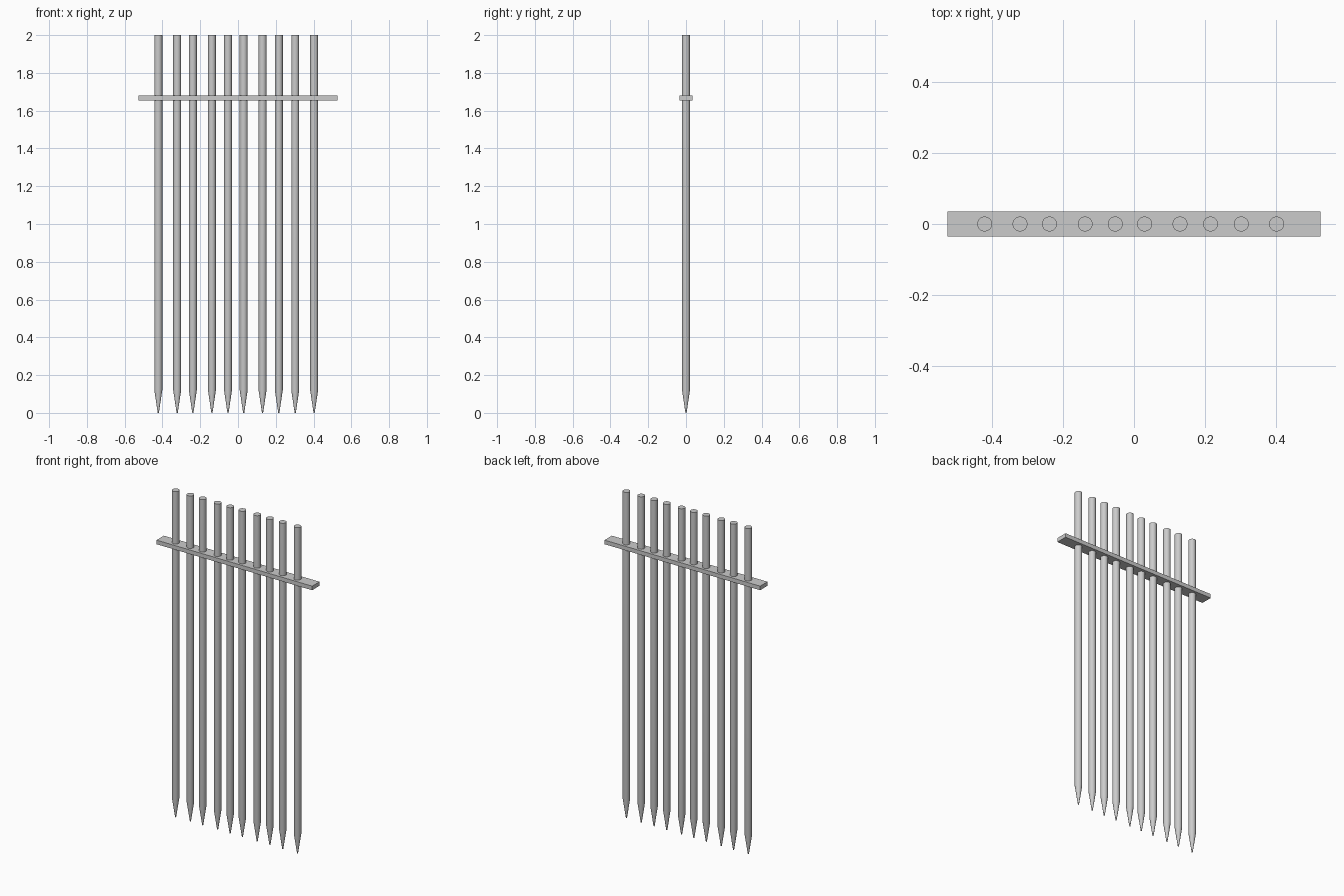
import bpy, bmesh
from math import radians, cos, sin, tau

if "Cube" in bpy.data.objects:
    bpy.data.objects.remove(bpy.data.objects["Cube"])

STAKE_X = [-0.422, -0.322, -0.239, -0.138, -0.053, 0.03, 0.13, 0.216, 0.303, 0.403]
SIDES = 32


def add_object(name, bm, x=0, z=0):
    mesh = bpy.data.meshes.new(name)
    bm.normal_update()
    bm.to_mesh(mesh)
    bm.free()
    obj = bpy.data.objects.new(name, mesh)
    obj.location = (x, 0, z)
    bpy.context.collection.objects.link(obj)
    return obj


def stake(name, x):
    # Round post: blunt tip, tapered point, straight shaft
    profile = [(0.003, 0), (0.021, 0.12), (0.021, 2.0)]
    bm = bmesh.new()
    rings = [[bm.verts.new((r * cos(tau * i / SIDES), r * sin(tau * i / SIDES), z))
              for i in range(SIDES)] for r, z in profile]
    for low, high in zip(rings, rings[1:]):
        for i in range(SIDES):
            j = (i + 1) % SIDES
            bm.faces.new((low[i], low[j], high[j], high[i]))
    bm.faces.new(rings[0][::-1])
    bm.faces.new(rings[-1])
    obj = add_object(name, bm, x)
    bpy.ops.object.select_all(action='DESELECT')
    obj.select_set(True)
    bpy.context.view_layer.objects.active = obj
    bpy.ops.object.shade_smooth_by_angle(angle=radians(30))
    # Keep a crisp break where the point meets the shaft
    attr = obj.data.attributes.get("sharp_edge") or obj.data.attributes.new("sharp_edge", 'BOOLEAN', 'EDGE')
    for edge in obj.data.edges:
        if all(abs(obj.data.vertices[v].co.z - 0.12) < 1e-4 for v in edge.vertices):
            attr.data[edge.index].value = True


# Row of pointed stakes
for n, x in enumerate(STAKE_X, 1):
    stake(f"stake_{n}", x)

# Flat rail joining the stakes
bm = bmesh.new()
bmesh.ops.create_cube(bm, size=1)
bmesh.ops.scale(bm, vec=(1.053, 0.071, 0.025), verts=bm.verts)
add_object("cross_rail", bm, z=1.667)
